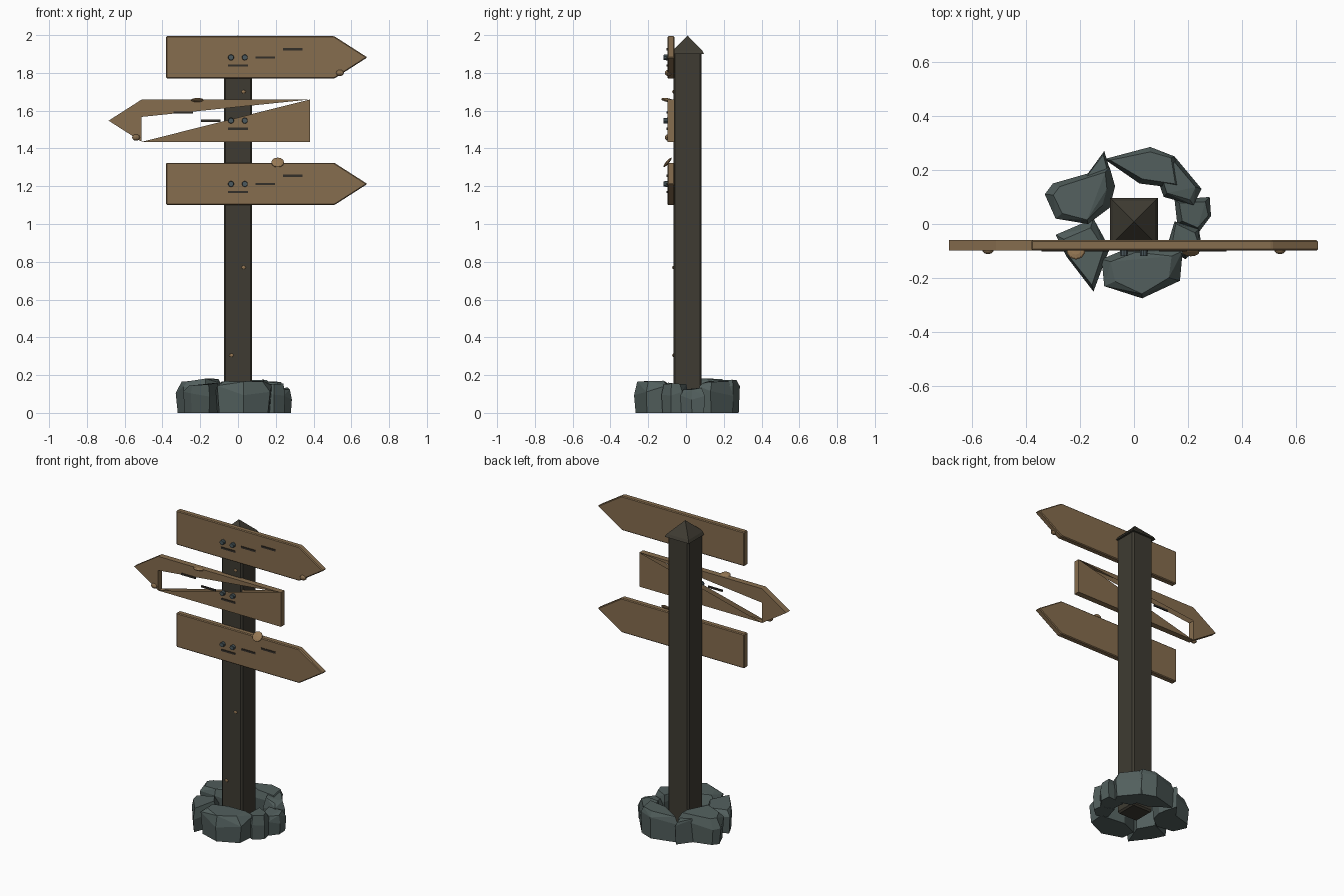
import bpy, bmesh, math, random
from mathutils import Vector, Matrix

if "Cube" in bpy.data.objects:
    bpy.data.objects.remove(bpy.data.objects["Cube"])

random.seed(4)


def material(name, rgb):
    m = bpy.data.materials.new(name)
    lin = [(c / 255 / 12.92) if c < 11 else ((c / 255 + 0.055) / 1.055) ** 2.4 for c in rgb]
    m.diffuse_color = (*lin, 1)
    m.use_nodes = True
    m.node_tree.nodes["Principled BSDF"].inputs["Base Color"].default_value = m.diffuse_color
    return m


WOOD = material("board_wood", (134, 109, 78))
KNOT = material("light_wood", (150, 120, 84))
POST = material("dark_post_wood", (62, 59, 50))
STONE = material("blue_grey_stone", (82, 95, 93))
IRON = material("bolt_iron", (76, 90, 95))
GROOVE = material("dark_groove", (50, 46, 40))


def add(name, bm, mat, bevel=0):
    bmesh.ops.recalc_face_normals(bm, faces=bm.faces)
    me = bpy.data.meshes.new(name)
    bm.to_mesh(me)
    bm.free()
    me.materials.append(mat)
    ob = bpy.data.objects.new(name, me)
    bpy.context.collection.objects.link(ob)
    if bevel:
        mod = ob.modifiers.new("bevel", 'BEVEL')
        mod.width, mod.segments = bevel, 1
    return ob


def box(name, lo, hi, mat, bevel=0):
    bm = bmesh.new()
    lo, hi = Vector(lo), Vector(hi)
    size = hi - lo
    bmesh.ops.create_cube(bm, size=1, matrix=Matrix.Translation((lo + hi) / 2) @ Matrix.Diagonal((*size, 1)))
    return add(name, bm, mat, bevel)


def knot(name, pos, radii, tilt, mat=KNOT):
    bm = bmesh.new()
    mtx = Matrix.Translation(pos) @ Matrix.Rotation(math.radians(tilt), 4, 'X') @ Matrix.Diagonal((*radii, 1))
    bmesh.ops.create_uvsphere(bm, u_segments=10, v_segments=6, radius=1, matrix=mtx)
    return add(name, bm, mat)


# Post with chamfered edges and a pointed cap
CY = 0.008
box("post", (-0.075, CY - 0.075, 0.03), (0.075, CY + 0.075, 1.91), POST, 0.01)
bm = bmesh.new()
rings = [[bm.verts.new((sx * r, CY + sy * r, z)) for sx, sy in ((-1, -1), (1, -1), (1, 1), (-1, 1))]
         for r, z in ((0.088, 1.90), (0.078, 1.918))]
apex = bm.verts.new((0, CY, 1.998))
bm.faces.new(rings[0])
for i in range(4):
    j = (i + 1) % 4
    bm.faces.new((rings[0][i], rings[0][j], rings[1][j], rings[1][i]))
    bm.faces.new((rings[1][i], rings[1][j], apex))
add("post_cap", bm, POST)

# Small wood flecks on the post front
for i, (x, z) in enumerate(((0.03, 1.70), (0.03, 0.77), (-0.035, 0.305))):
    knot(f"post_fleck_{i + 1}", (x, CY - 0.075, z), (0.012, 0.006, 0.009), 0)

# Arrow boards, each with bolts and carved grooves
YF, YB, HALF = -0.098, -0.06, 0.112


def board(name, z, s, broken=False):
    outline = [(-0.38, -HALF), (0.51, -HALF), (0.685, 0), (0.51, HALF), (-0.38, HALF)]
    split = (0.51, 0.02)
    bm = bmesh.new()
    front, back = ([bm.verts.new((s * x, y, z + h)) for x, h in outline + [split]] for y in (YF, YB))
    for i in range(5):
        j = (i + 1) % 5
        bm.faces.new((front[i], front[j], back[j], back[i]))
    # the broken board lacks one long triangle of its faces
    pieces = [(1, 2, 3, 5), (3, 4, 5), (0, 1, 4)] if broken else [(0, 1, 2, 3, 4)]
    for side in (front, back):
        for p in pieces:
            bm.faces.new([side[i] for i in p])
    if broken:
        bm.faces.new((front[1], front[5], back[5], back[1]))
    else:
        for v in (front[5], back[5]):
            bm.verts.remove(v)
    add(name, bm, WOOD, 0 if broken else 0.005)
    for k, x in enumerate((-0.037, 0.036)):
        bm = bmesh.new()
        mtx = Matrix.Translation((x, YF - 0.008, z)) @ Matrix.Rotation(math.pi / 2, 4, 'X')
        bmesh.ops.create_cone(bm, cap_ends=True, segments=10, radius1=0.016, radius2=0.014, depth=0.024, matrix=mtx)
        add(f"{name}_bolt_{k + 1}", bm, IRON)
    for k, (x, h) in enumerate(((0, -0.043), (0.145, 0), (0.29, 0.043))):
        box(f"{name}_groove_{k + 1}", (s * x - 0.052, YF - 0.004, z + h - 0.006),
            (s * x + 0.052, YF + 0.004, z + h + 0.006), GROOVE)


board("top_board", 1.882, 1)
board("middle_board", 1.547, -1, True)
board("bottom_board", 1.212, 1)

# Knots on the board edges
knot("bottom_board_knot", (0.21, -0.098, 1.326), (0.035, 0.008, 0.033), -40)
knot("middle_board_knot", (-0.215, -0.098, 1.656), (0.035, 0.034, 0.010), -10)
knot("top_board_tip_knot", (0.54, -0.094, 1.80), (0.022, 0.018, 0.017), 0, WOOD)
knot("middle_board_tip_knot", (-0.54, -0.094, 1.458), (0.022, 0.018, 0.017), 0, WOOD)

# Ring of faceted stones: footprint, height
STONES = [
    ([(-0.33, 0.11), (-0.30, 0.15), (-0.09, 0.21), (-0.07, 0.14), (-0.09, 0.06), (-0.17, 0.0), (-0.29, 0.02)], 0.185),
    ([(-0.20, 0.15), (-0.11, 0.27), (-0.08, 0.17)], 0.16),
    ([(-0.11, 0.24), (0.06, 0.285), (0.15, 0.25), (0.18, 0.13), (0.02, 0.15)], 0.185),
    ([(0.06, 0.24), (0.15, 0.25), (0.25, 0.13), (0.22, 0.07), (0.11, 0.10)], 0.175),
    ([(0.15, 0.09), (0.28, 0.10), (0.285, 0.03), (0.24, -0.03), (0.16, 0.0)], 0.135),
    ([(0.15, 0.01), (0.24, -0.02), (0.25, -0.08), (0.19, -0.13), (0.12, -0.09)], 0.155),
    ([(-0.12, -0.13), (-0.11, -0.23), (0.03, -0.275), (0.17, -0.21), (0.18, -0.10), (0.0, -0.08)], 0.183),
    ([(-0.29, -0.04), (-0.25, -0.12), (-0.15, -0.25), (-0.09, -0.09), (-0.15, 0.02)], 0.16),
]
for n, (foot, h) in enumerate(STONES):
    c = sum((Vector(p) for p in foot), Vector((0, 0))) / len(foot)
    bm = bmesh.new()
    for p in foot:
        d = Vector(p) - c
        for z, k in ((0, 0.92), (h * random.uniform(0.5, 0.8), 1.0), (h * random.uniform(0.88, 1), random.uniform(0.7, 0.88))):
            q = c + d * k
            bm.verts.new((q.x, q.y, z))
    hull = bmesh.ops.convex_hull(bm, input=bm.verts)
    loose = [v for v in bm.verts if not v.link_faces]
    bmesh.ops.delete(bm, geom=loose, context='VERTS')
    bmesh.ops.dissolve_limit(bm, angle_limit=math.radians(8), verts=bm.verts, edges=bm.edges)
    add(f"stone_{n + 1}", bm, STONE)
